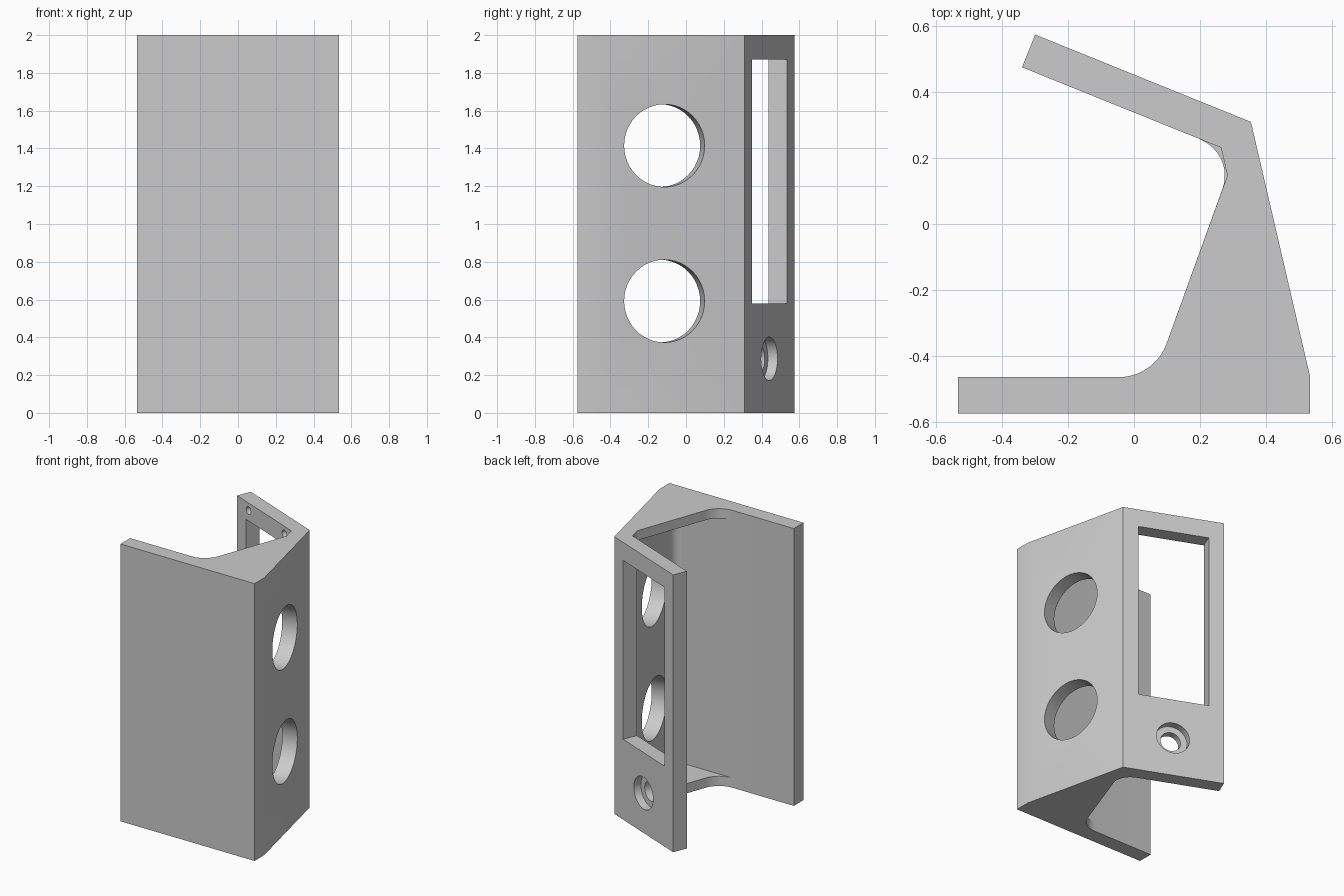
import bpy
import bmesh
import math
from mathutils import Vector, Matrix

cube = bpy.data.objects.get("Cube")
if cube:
    bpy.data.objects.remove(cube, do_unlink=True)

HEIGHT, RIB = 2.0, 0.07
THICK = 0.107

grey = bpy.data.materials.new("plain grey")
grey.use_nodes = True
colour = (0.6, 0.6, 0.6, 1)
grey.diffuse_color = colour
grey.node_tree.nodes["Principled BSDF"].inputs["Base Color"].default_value = colour


def finish(name, bm):
    bmesh.ops.recalc_face_normals(bm, faces=bm.faces)
    mesh = bpy.data.meshes.new(name)
    bm.to_mesh(mesh)
    bm.free()
    mesh.materials.append(grey)
    obj = bpy.data.objects.new(name, mesh)
    bpy.context.collection.objects.link(obj)
    return obj


def prism(name, outline, z0, z1):
    """Extrude a plan outline between two heights."""
    bm = bmesh.new()
    face = bm.faces.new([bm.verts.new((p[0], p[1], z0)) for p in outline])
    new = bmesh.ops.extrude_face_region(bm, geom=[face])["geom"]
    verts = [v for v in new if isinstance(v, bmesh.types.BMVert)]
    bmesh.ops.translate(bm, verts=verts, vec=(0, 0, z1 - z0))
    return finish(name, bm)


def fillet(before, corner, after, length, steps=12):
    """Circular arc that rounds a corner, tangent at the given length."""
    c = Vector(corner)
    u, v = (Vector(before) - c).normalized(), (Vector(after) - c).normalized()
    half = u.angle(v) / 2
    centre = c + (u + v).normalized() * length / math.cos(half)
    a, b = c + u * length - centre, c + v * length - centre
    turn = a.angle_signed(b)
    return [centre + Matrix.Rotation(-turn * i / steps, 2) @ a for i in range(steps + 1)]


def cylinder(radius, centre, axis, depth):
    bm = bmesh.new()
    turn = Vector(axis).to_track_quat("Z", "Y").to_matrix().to_4x4()
    bmesh.ops.create_cone(bm, cap_ends=True, segments=48, radius1=radius, radius2=radius,
                          depth=depth, matrix=Matrix.Translation(centre) @ turn)
    return finish("cutter", bm)


def combine(target, other, operation):
    mod = target.modifiers.new("join", "BOOLEAN")
    mod.operation, mod.solver, mod.object = operation, "EXACT", other
    bpy.context.view_layer.objects.active = target
    bpy.ops.object.modifier_apply(modifier=mod.name)
    bpy.data.objects.remove(other, do_unlink=True)


# Plan corners of the bent shell
front_end = Vector((0.535, -0.465))
bend = Vector((0.355, 0.31))
tip = Vector((-0.30, 0.575))
wall_dir = (bend - front_end).normalized()
wall_out = Vector((wall_dir.y, -wall_dir.x))
panel_dir = (tip - bend).normalized()
panel_out = Vector((panel_dir.y, -panel_dir.x))
tip_in = tip - panel_out * THICK
inner_bend = Vector((0.264, 0.232))
inner_front = Vector((0.425, -0.465))
plate_end = Vector((-0.535, -0.465))

# Front plate, side wall and back panel in one shell
shell = [(-0.535, -0.575), (0.535, -0.575), front_end, bend, tip, tip_in, inner_bend]
shell += fillet(inner_bend, inner_front, plate_end, 0.07)
shell.append(plate_end)
bracket = prism("bracket_body", shell, 0, HEIGHT)

# Gusset ribs at both ends
rib_front, rib_back = Vector((0.062, -0.465)), Vector((0.307, 0.213))
front_curve = fillet(plate_end, rib_front, rib_back, 0.108)
back_curve = fillet(rib_front, rib_back, tip_in, 0.113)
buried = [(0.33, 0.28), (0.5, -0.5), (-0.045, -0.5)]
lower = front_curve + back_curve + [(0.22, 0.30)] + buried
upper = front_curve + [(0.299, 0.19)] + buried
combine(bracket, prism("rib", lower, 0, RIB), "UNION")
combine(bracket, prism("rib", upper, HEIGHT - RIB, HEIGHT), "UNION")


def on_panel(along, depth, z):
    return (bend + panel_dir * along - panel_out * depth).to_3d() + Vector((0, 0, z))


# Round openings in the side wall
wall_axis, panel_axis = wall_out.to_3d(), panel_out.to_3d()
for z in (0.592, 1.415):
    centre = (front_end + wall_dir * 0.36 - wall_out * THICK / 2).to_3d()
    combine(bracket, cylinder(0.219, centre + Vector((0, 0, z)), wall_axis, 0.2), "DIFFERENCE")

# Tall window in the back panel
window = [on_panel(a, d, 0).xy for a, d in ((0.107, -0.05), (0.6, -0.05), (0.6, 0.15), (0.107, 0.15))]
combine(bracket, prism("cutter", window, 0.58, 1.87), "DIFFERENCE")

# Counterbored screw hole below the window
combine(bracket, cylinder(0.115, on_panel(0.35, 0, 0.287), panel_axis, 0.11), "DIFFERENCE")
combine(bracket, cylinder(0.07, on_panel(0.35, 0.06, 0.287), panel_axis, 0.2), "DIFFERENCE")

# Blind pilot holes on the inner face around the window
for along in (0.14, 0.57):
    for z in (0.505, 1.945):
        combine(bracket, cylinder(0.027, on_panel(along, THICK, z), panel_axis, 0.12), "DIFFERENCE")

bpy.ops.object.select_all(action="DESELECT")
bracket.select_set(True)
bpy.context.view_layer.objects.active = bracket
bpy.ops.object.shade_smooth_by_angle(angle=math.radians(30))
